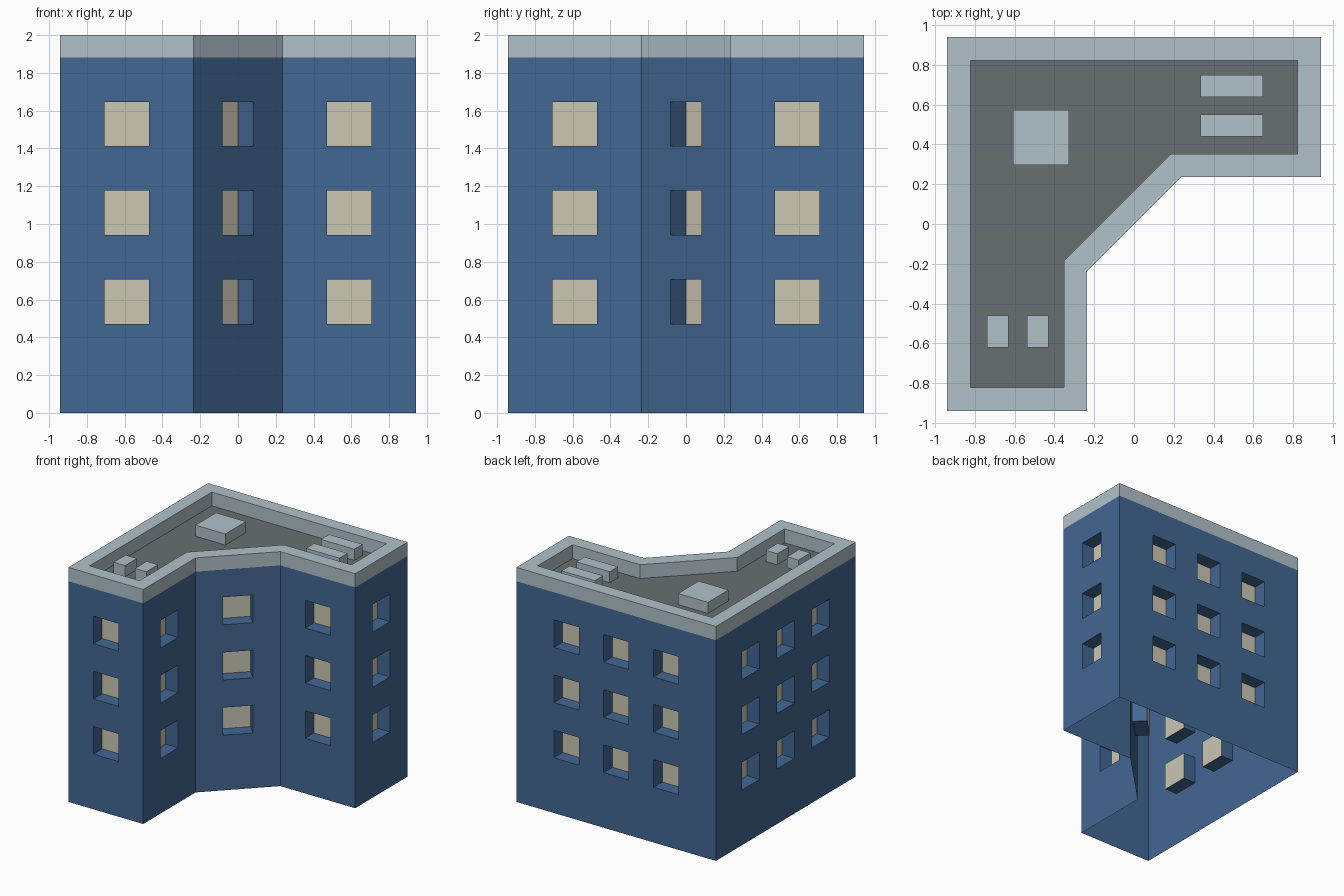
import bpy, bmesh, math
from mathutils import Vector

if "Cube" in bpy.data.objects:
    bpy.data.objects.remove(bpy.data.objects["Cube"])

M = 2 / 17                      # building module: all sizes below are in modules
R2 = math.sqrt(2)


def material(name, rgb):
    m = bpy.data.materials.new(name)
    m.diffuse_color = (*rgb, 1)
    m.use_nodes = True
    m.node_tree.nodes["Principled BSDF"].inputs["Base Color"].default_value = m.diffuse_color
    return m


BLUE = material("blue wall", (0.055, 0.136, 0.292))
CREAM = material("cream pane", (0.597, 0.571, 0.456))
PALE = material("pale trim", (0.440, 0.539, 0.584))
GREY = material("grey roof", (0.138, 0.156, 0.171))


def make_object(name, faces, mat):
    """Build one mesh from a list of polygons given in modules."""
    bm = bmesh.new()
    for f in faces:
        bm.faces.new([bm.verts.new(Vector(p) * M) for p in f])
    bmesh.ops.remove_doubles(bm, verts=bm.verts, dist=1e-5)
    me = bpy.data.meshes.new(name)
    bm.to_mesh(me)
    bm.free()
    me.materials.append(mat)
    ob = bpy.data.objects.new(name, me)
    bpy.context.collection.objects.link(ob)
    return ob


# Footprint, counter-clockwise, and the same outline inset by one module
k = 3 - R2
outer = [(-8, -8), (-2, -8), (-2, -2), (2, 2), (8, 2), (8, 8), (-8, 8)]
inner = [(-7, -7), (-3, -7), (-3, -k), (k, 3), (7, 3), (7, 7), (-7, 7)]
n = len(outer)
TOP, EAVE = 17, 16
ROWS = (5, 9, 13)               # window centre heights

# Walls with recessed window openings (open underneath)
walls, panes = [], []
for i in range(n):
    a, b = Vector(outer[i]), Vector(outer[(i + 1) % n])
    length = (b - a).length
    d = (b - a) / length
    inward = Vector((-d.y, d.x))
    cols = (4, 8, 12) if length > 10 else (length / 2,)

    def pt(u, z, depth=0):
        p = a + d * u + inward * depth
        return (p.x, p.y, z)

    us = [0] + [c + s for c in cols for s in (-1, 1)] + [length]
    zs = [0] + [r + s for r in ROWS for s in (-1, 1)] + [EAVE]
    for p in range(len(us) - 1):
        for q in range(len(zs) - 1):
            cell = [(us[p], zs[q]), (us[p + 1], zs[q]),
                    (us[p + 1], zs[q + 1]), (us[p], zs[q + 1])]
            if p % 2 and q % 2:     # window: four reveals and a pane
                for j in range(4):
                    c0, c1 = cell[j], cell[(j + 1) % 4]
                    walls.append([pt(*c0), pt(*c1), pt(*c1, 1), pt(*c0, 1)])
                panes.append([pt(*c, 1) for c in cell])
            else:
                walls.append([pt(*c) for c in cell])
make_object("walls", walls, BLUE)
make_object("window_panes", panes, CREAM)

# Parapet: outer band, flat top, inner band
parapet = []
for i in range(n):
    j = (i + 1) % n
    o0, o1, i0, i1 = outer[i], outer[j], inner[i], inner[j]
    parapet += [
        [(*o0, EAVE), (*o1, EAVE), (*o1, TOP), (*o0, TOP)],
        [(*o0, TOP), (*o1, TOP), (*i1, TOP), (*i0, TOP)],
        [(*i1, EAVE), (*i0, EAVE), (*i0, TOP), (*i1, TOP)],
    ]
make_object("parapet", parapet, PALE)

# Flat roof
make_object("roof", [[(*p, EAVE) for p in inner]], GREY)


# Rooftop units
def roof_box(name, x0, x1, y0, y1, h=0.8):
    ring = [(x0, y0), (x1, y0), (x1, y1), (x0, y1)]
    faces = [[(*p, EAVE + h) for p in ring]]
    for i in range(4):
        p, q = ring[i], ring[(i + 1) % 4]
        faces.append([(*p, EAVE), (*q, EAVE), (*q, EAVE + h), (*p, EAVE + h)])
    make_object(name, faces, PALE)


roof_box("stair_hatch", -5.18, -2.78, 2.52, 4.88)
roof_box("small_vent_left", -6.28, -5.36, -5.28, -3.92)
roof_box("small_vent_right", -4.58, -3.66, -5.28, -3.92)
roof_box("long_unit_back", 2.84, 5.52, 5.44, 6.38)
roof_box("long_unit_front", 2.84, 5.52, 3.74, 4.68)
